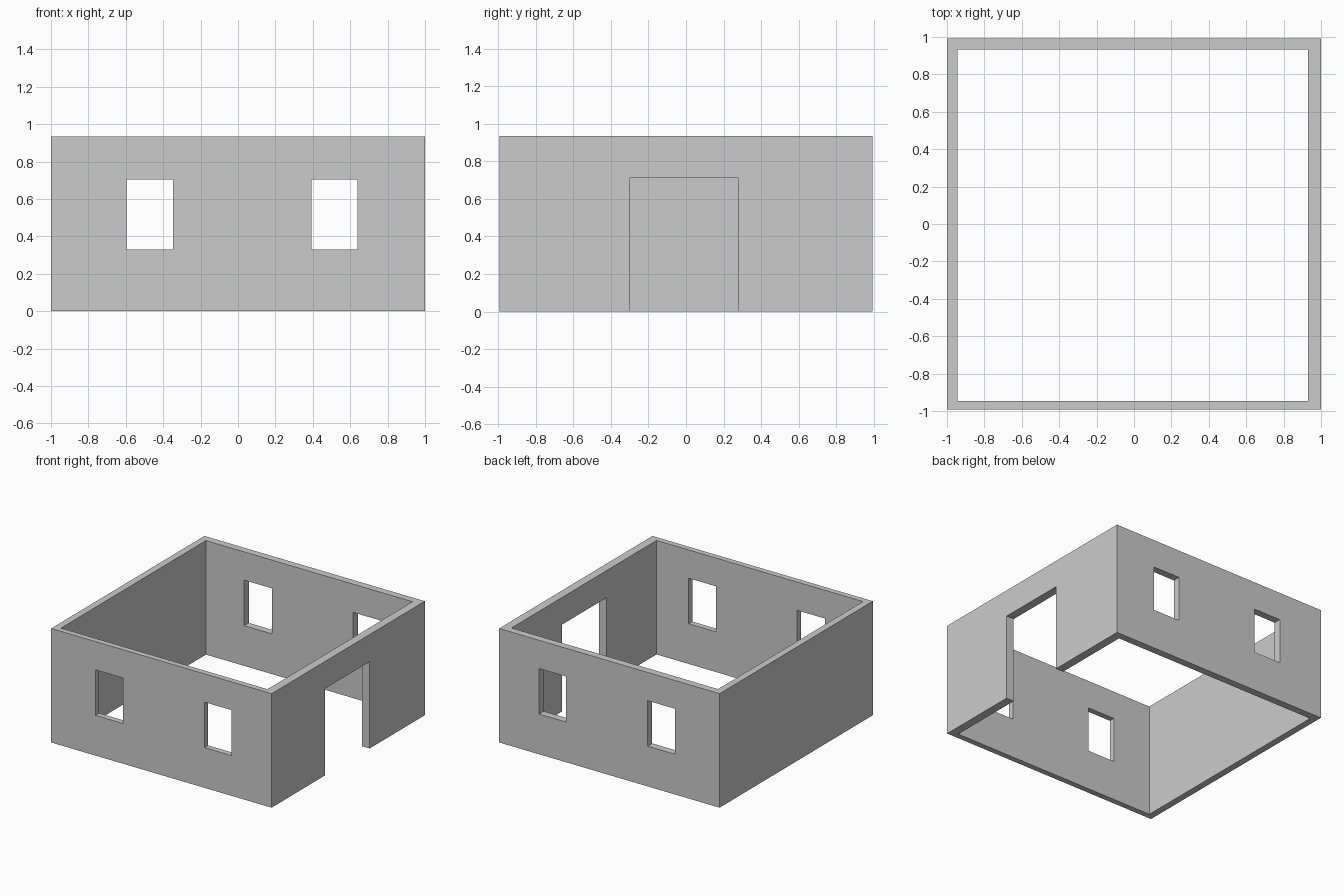
import bpy

if "Cube" in bpy.data.objects:
    bpy.data.objects.remove(bpy.data.objects["Cube"])


def box(name, x, y, z):
    """Axis-aligned box from (min, max) ranges."""
    bpy.ops.mesh.primitive_cube_add(size=1)
    ob = bpy.context.object
    ob.name = name
    ob.location = [(a + b) / 2 for a, b in (x, y, z)]
    ob.scale = [b - a for a, b in (x, y, z)]
    bpy.ops.object.transform_apply(location=True, rotation=False, scale=True)
    return ob


def cut(target, cutter):
    """Subtract the cutter, apply the result and discard the cutter."""
    cutter.hide_render = True
    mod = target.modifiers.new("opening", 'BOOLEAN')
    mod.operation = 'DIFFERENCE'
    mod.solver = 'EXACT'
    mod.object = cutter
    bpy.context.view_layer.objects.active = target
    bpy.ops.object.modifier_apply(modifier=mod.name)
    bpy.data.objects.remove(cutter, do_unlink=True)


HEIGHT = 0.935

# Outer block of the house
walls = box("house_walls", (-1, 1), (-0.993, 0.993), (0, HEIGHT))

# Room, open at top and bottom, with slightly different wall thicknesses
cut(walls, box("room_cutter", (-0.944, 0.93), (-0.946, 0.933), (-0.5, 1.5)))

# Windows, each cut straight through the front and back walls
for x in ((-0.597, -0.347), (0.392, 0.638)):
    cut(walls, box("window_cutter", x, (-1.5, 1.5), (0.33, 0.703)))

# Doorway in the right wall
cut(walls, box("door_cutter", (0.5, 1.5), (-0.298, 0.278), (-0.5, 0.712)))
